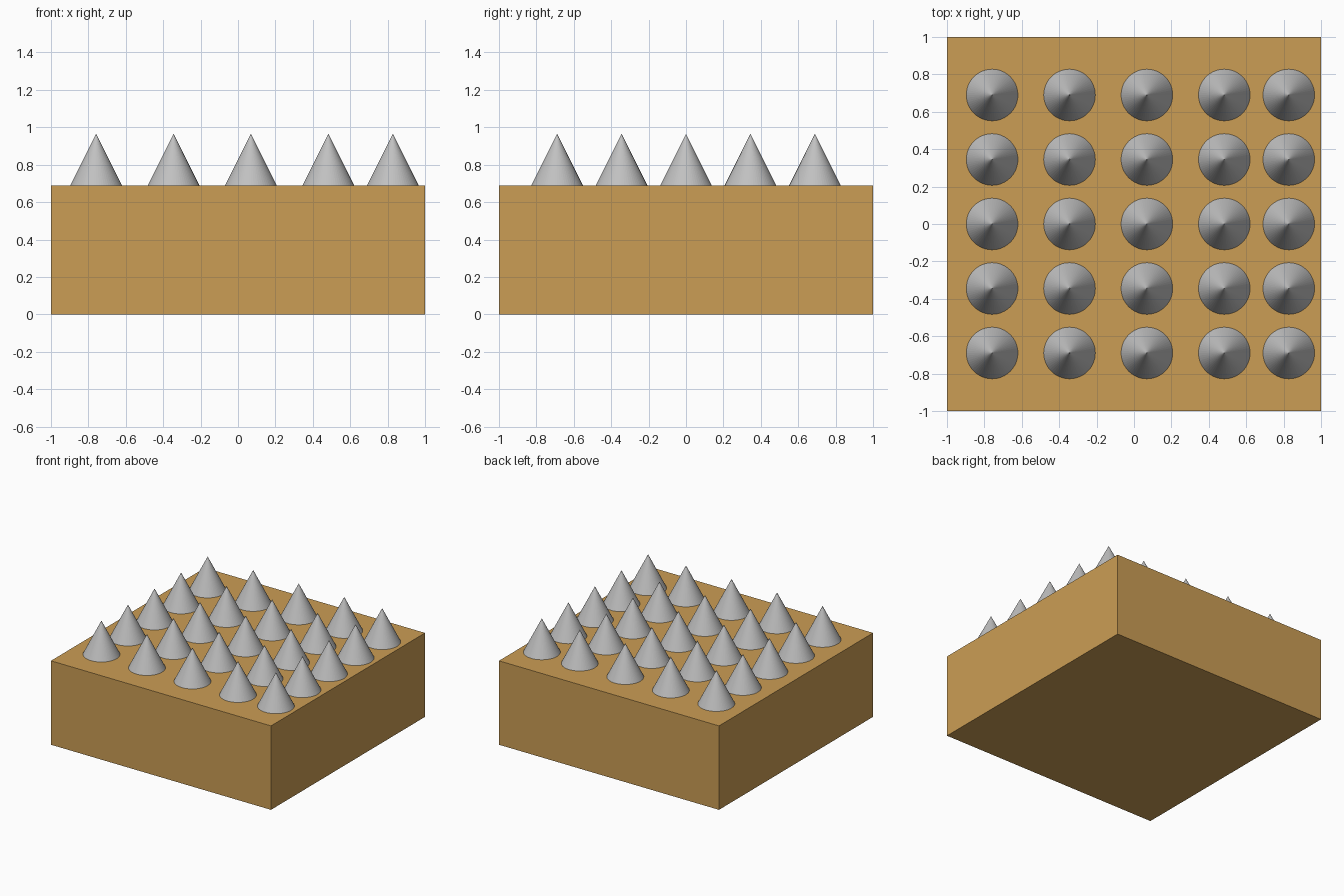
import bpy

if "Cube" in bpy.data.objects:
    bpy.data.objects.remove(bpy.data.objects["Cube"])

U = 2 / 29            # model unit: the block is 29 units wide
BLOCK_H = 10 * U
SPIKE_R, SPIKE_H = 2 * U, 4 * U


def material(name, rgb):
    m = bpy.data.materials.new(name)
    m.diffuse_color = (*rgb, 1)
    m.use_nodes = True
    m.node_tree.nodes["Principled BSDF"].inputs["Base Color"].default_value = m.diffuse_color
    return m


wood = material("tan_wood", (0.60, 0.34, 0.09))
steel = material("grey_steel", (0.53, 0.53, 0.53))

# Square base block
bpy.ops.mesh.primitive_cube_add(size=1, location=(0, 0, BLOCK_H / 2))
block = bpy.context.object
block.name = "base_block"
block.scale = (2, 2, BLOCK_H)
bpy.ops.object.transform_apply(location=False, rotation=False, scale=True)
block.data.materials.append(wood)

# One spike mesh shared by the whole grid
bpy.ops.mesh.primitive_cone_add(vertices=64, radius1=SPIKE_R, radius2=0, depth=SPIKE_H)
spike = bpy.context.object
spike.data.name = "spike"
spike.data.materials.append(steel)

# 5 x 5 grid of spikes, the last column set closer to its neighbour
for col, x in enumerate((-11, -5, 1, 7, 12)):
    for row, y in enumerate((-10, -5, 0, 5, 10)):
        s = spike if col == row == 0 else bpy.data.objects.new("spike", spike.data)
        if s is not spike:
            bpy.context.collection.objects.link(s)
        s.name = f"spike_{col + 1}_{row + 1}"
        s.location = (x * U, y * U, BLOCK_H + SPIKE_H / 2)
